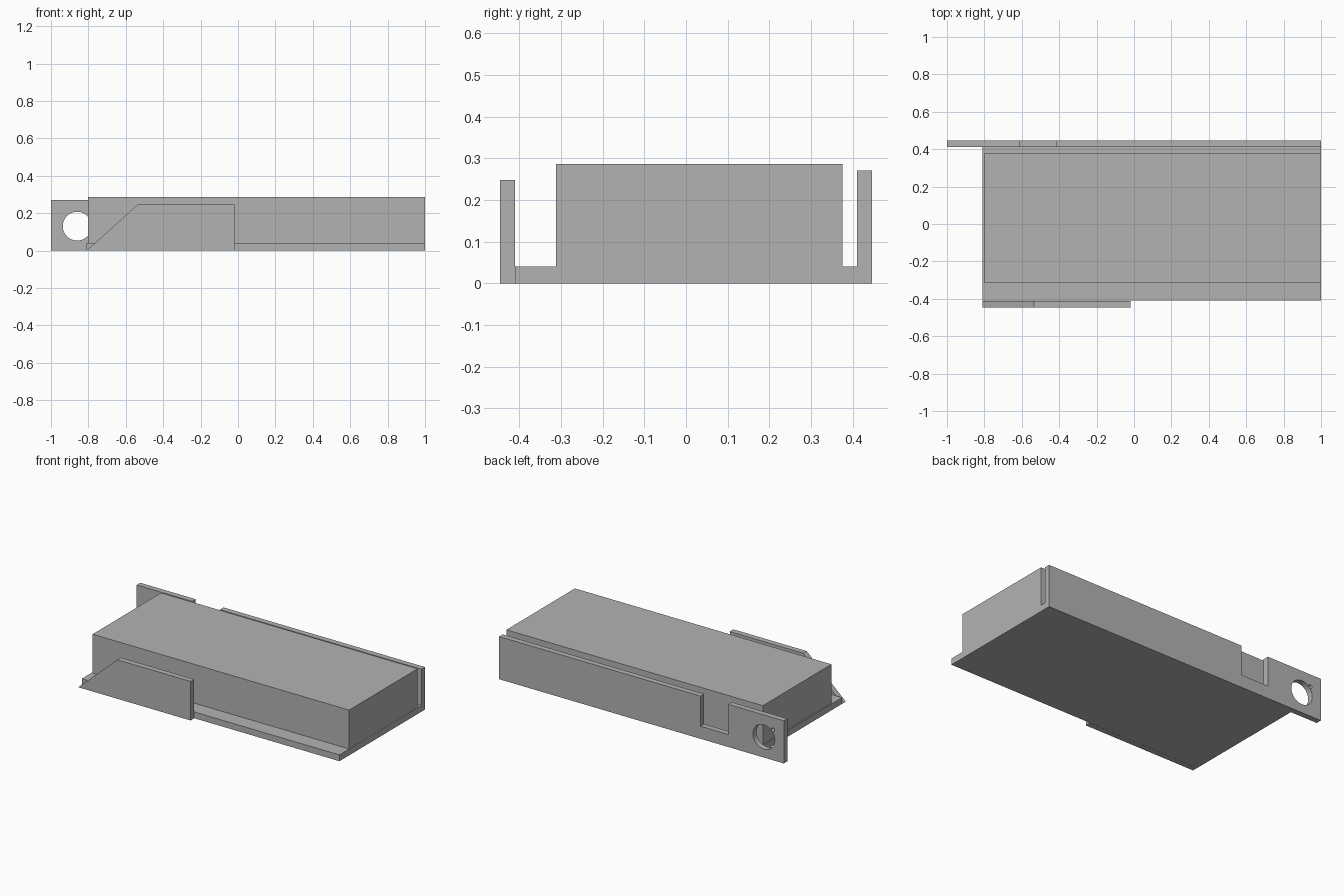
import bpy
import bmesh
from math import pi
from mathutils import Matrix, Vector

if "Cube" in bpy.data.objects:
    bpy.data.objects.remove(bpy.data.objects["Cube"], do_unlink=True)

grey = bpy.data.materials.new("plain grey")
grey.use_nodes = True
grey.diffuse_color = (0.45, 0.45, 0.45, 1)
grey.node_tree.nodes["Principled BSDF"].inputs["Base Color"].default_value = grey.diffuse_color


def add_object(name, bm):
    bmesh.ops.recalc_face_normals(bm, faces=bm.faces)
    mesh = bpy.data.meshes.new(name)
    bm.to_mesh(mesh)
    bm.free()
    mesh.materials.append(grey)
    obj = bpy.data.objects.new(name, mesh)
    bpy.context.collection.objects.link(obj)
    return obj


def plate(name, outline, y0, y1):
    """Extrude an (x, z) outline from y0 to y1."""
    bm = bmesh.new()
    face = bm.faces.new([bm.verts.new((x, y0, z)) for x, z in outline])
    new = bmesh.ops.extrude_face_region(bm, geom=[face])["geom"]
    bmesh.ops.translate(bm, vec=Vector((0, y1 - y0, 0)),
                        verts=[v for v in new if isinstance(v, bmesh.types.BMVert)])
    return add_object(name, bm)


def rectangle(x0, x1, z0, z1):
    return [(x0, z0), (x1, z0), (x1, z1), (x0, z1)]


def drill(target, name, x, z, y, depth, front_radius, back_radius, sides):
    """Cut a round hole along y with a hidden cutter."""
    bm = bmesh.new()
    bmesh.ops.create_cone(bm, cap_ends=True, segments=sides, radius1=back_radius,
                          radius2=front_radius, depth=depth,
                          matrix=Matrix.Translation((x, y, z)) @ Matrix.Rotation(pi / 2, 4, "X"))
    cutter = add_object(name, bm)
    cutter.hide_render = True
    cutter.hide_set(True)
    cutter.display_type = "WIRE"
    mod = target.modifiers.new(name, "BOOLEAN")
    mod.operation = "DIFFERENCE"
    mod.solver = "EXACT"
    mod.object = cutter


# Base tray and main block
plate("base_tray", rectangle(-0.81, 1, 0, 0.04), -0.41, 0.411)
plate("main_block", rectangle(-0.803, 0.999, 0.04, 0.287), -0.312, 0.376)

# Front guard with one sloping end
plate("front_guard", [(-0.81, 0), (-0.02, 0), (-0.02, 0.248), (-0.535, 0.248)], -0.447, -0.411)

# Back rail with a notch in its top edge
back_rail = plate("back_rail", [(-1, 0), (1, 0), (1, 0.271), (-0.415, 0.271), (-0.415, 0.08),
                                (-0.61, 0.08), (-0.61, 0.271), (-1, 0.271)], 0.411, 0.447)

# Large through hole and small tapered hole in the rail tab
drill(back_rail, "large_hole_cutter", -0.86, 0.131, 0.43, 0.2, 0.077, 0.077, 48)
drill(back_rail, "small_hole_cutter", -0.924, 0.193, 0.434, 0.044, 0.004, 0.014, 16)

# Smooth hole walls only; flat faces stay sharp
bpy.ops.object.select_all(action="DESELECT")
back_rail.select_set(True)
bpy.context.view_layer.objects.active = back_rail
bpy.ops.object.shade_smooth_by_angle(angle=pi / 6)
